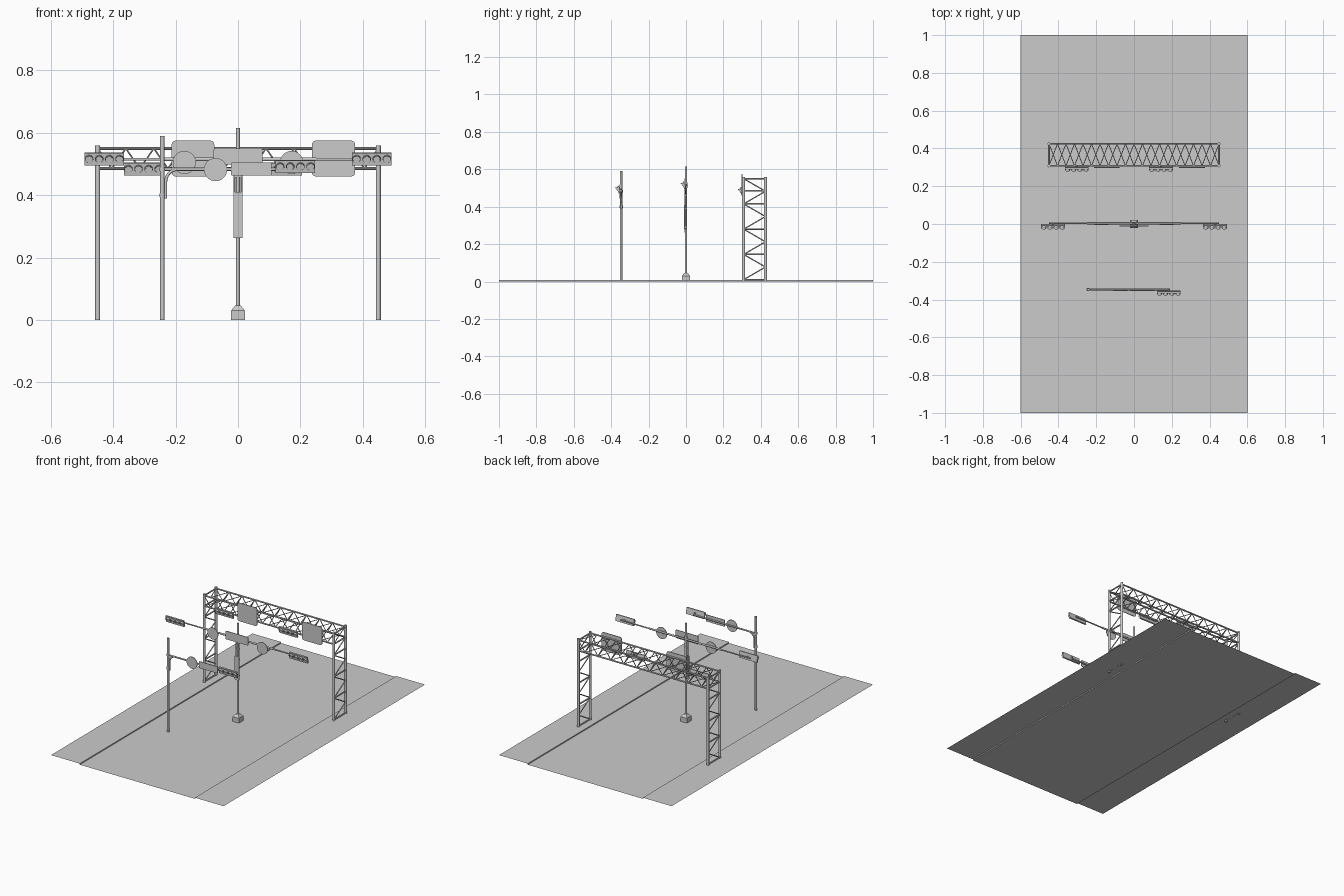
import bpy, bmesh, math
from mathutils import Vector, Matrix

if "Cube" in bpy.data.objects:
    bpy.data.objects.remove(bpy.data.objects["Cube"])


def finish(name, bm, smooth=True):
    bmesh.ops.recalc_face_normals(bm, faces=bm.faces)
    me = bpy.data.meshes.new(name)
    bm.to_mesh(me)
    bm.free()
    ob = bpy.data.objects.new(name, me)
    bpy.context.collection.objects.link(ob)
    if smooth:
        bpy.ops.object.select_all(action='DESELECT')
        ob.select_set(True)
        bpy.context.view_layer.objects.active = ob
        bpy.ops.object.shade_smooth_by_angle(angle=math.radians(40))
    return ob


def rod(bm, a, b, r, n=10):
    a, b = Vector(a), Vector(b)
    d = b - a
    m = Matrix.Translation((a + b) / 2) @ d.to_track_quat('Z', 'Y').to_matrix().to_4x4()
    bmesh.ops.create_cone(bm, cap_ends=True, segments=n, radius1=r, radius2=r,
                          depth=d.length, matrix=m)


def box(bm, c, s):
    bmesh.ops.create_cube(bm, size=1, matrix=Matrix.Translation(c) @ Matrix.Diagonal((*s, 1)))


def sign(name, x0, x1, z0, z1, y, rad=0.01, t=0.004, n=5):
    # rounded plate facing -y
    bm = bmesh.new()
    vs = []
    corners = [(x1 - rad, z1 - rad), (x0 + rad, z1 - rad), (x0 + rad, z0 + rad), (x1 - rad, z0 + rad)]
    for i, (cx, cz) in enumerate(corners):
        for k in range(n):
            a = math.pi / 2 * (i + k / (n - 1))
            vs.append(bm.verts.new((cx + rad * math.cos(a), y, cz + rad * math.sin(a))))
    f = bm.faces.new(vs)
    ext = bmesh.ops.extrude_face_region(bm, geom=[f])['geom']
    bmesh.ops.translate(bm, vec=(0, t, 0), verts=[v for v in ext if isinstance(v, bmesh.types.BMVert)])
    finish(name, bm)


def disc(name, x, y, z, r=0.037):
    bm = bmesh.new()
    rod(bm, (x, y, z), (x, y + 0.004, z), r, 32)
    finish(name, bm)


def signal(name, x, y, z, w=0.126):
    # housing with four hooded lamps, tilted slightly downwards
    bm = bmesh.new()
    box(bm, (0, 0, 0), (w, 0.009, 0.04))
    for i in range(4):
        cx = (i - 1.5) * 0.0325
        rod(bm, (cx, -0.004, 0), (cx, -0.0065, 0), 0.0095, 16)
        n = 20
        rings = []
        for r, yy in ((0.0135, -0.004), (0.0135, -0.018), (0.0115, -0.018), (0.0115, -0.004)):
            ring = []
            for k in range(n):
                a = 2 * math.pi * k / n
                # hood is long above, short below
                y2 = yy if yy > -0.01 else -0.011 - 0.007 * math.sin(a)
                ring.append(bm.verts.new((cx + r * math.cos(a), y2, r * math.sin(a))))
            rings.append(ring)
        for p, q in zip(rings, rings[1:]):
            for k in range(n):
                bm.faces.new((p[k], p[(k + 1) % n], q[(k + 1) % n], q[k]))
    rod(bm, (0, 0, 0), (0, 0.014, 0), 0.004)
    bmesh.ops.transform(bm, verts=bm.verts,
                        matrix=Matrix.Translation((x, y, z)) @ Matrix.Rotation(math.radians(10), 4, 'X'))
    finish(name, bm)


# road sheet with raised pavements
bm = bmesh.new()
H = 0.007
prof = [(-0.6, H), (-0.4, H), (-0.4, 0), (0.4, 0), (0.4, H), (0.6, H)]
rows = [[bm.verts.new((x, y, z)) for x, z in prof] for y in (-1, 1)]
for i in range(5):
    bm.faces.new((rows[0][i], rows[0][i + 1], rows[1][i + 1], rows[1][i]))
ground = finish("road_and_pavements", bm, False)

# gantry legs
Y0, Y1, ZB, ZT = 0.308, 0.425, 0.485, 0.55
levels = [0.01, 0.145, 0.28, 0.415, 0.55]
for side, name in ((-1, "gantry_left_leg"), (1, "gantry_right_leg")):
    bm = bmesh.new()
    x = side * 0.45
    for y in (Y0, Y1):
        rod(bm, (x, y, 0), (x, y, 0.56), 0.008, 12)
    for z in levels + [ZB]:
        rod(bm, (x, Y0, z), (x, Y1, z), 0.0045, 8)
    for i in range(4):
        za, zb = levels[i], levels[i + 1]
        zm = (za + zb) / 2
        rod(bm, (x, Y0, za), (x, Y1, zm), 0.0032, 6)
        rod(bm, (x, Y1, zm), (x, Y0, zb), 0.0032, 6)
    finish(name, bm)

# gantry truss beam
bm = bmesh.new()
for y in (Y0, Y1):
    for z in (ZB, ZT):
        rod(bm, (-0.45, y, z), (0.45, y, z), 0.0048, 8)
N = 20
for i in range(N):
    xa, xb = -0.45 + 0.9 * i / N, -0.45 + 0.9 * (i + 1) / N
    p, q = (0, 1) if i % 2 else (1, 0)
    ys, zs = (Y0, Y1), (ZB, ZT)
    rod(bm, (xa, ys[p], ZT), (xb, ys[q], ZT), 0.0025, 6)
    rod(bm, (xa, ys[q], ZB), (xb, ys[p], ZB), 0.0025, 6)
    for y in ys:
        rod(bm, (xa, y, zs[p]), (xb, y, zs[q]), 0.0025, 6)
finish("gantry_truss_beam", bm)

# gantry signs and signals
sign("gantry_sign_left", -0.213, -0.076, 0.46, 0.575, 0.297, 0.013)
sign("gantry_sign_right", 0.237, 0.376, 0.46, 0.575, 0.297, 0.013)
signal("gantry_signal_left", -0.303, 0.297, 0.484)
signal("gantry_signal_right", 0.143, 0.297, 0.484)

# central pole and base block
bm = bmesh.new()
rod(bm, (0, 0, 0.03), (0, 0, 0.615), 0.006, 12)
finish("central_pole", bm)
bm = bmesh.new()
box(bm, (0, 0, 0.015), (0.044, 0.044, 0.03))
top = max(bm.faces, key=lambda f: f.calc_center_median().z)
ext = bmesh.ops.extrude_face_region(bm, geom=[top])['geom']
bm.faces.remove(top)
for v in ext:
    if isinstance(v, bmesh.types.BMVert):
        v.co = (v.co.x * 0.4, v.co.y * 0.4, 0.046)
finish("central_pole_base", bm, False)

# central arms, thicker towards the pole
bm = bmesh.new()
rod(bm, (-0.25, 0.004, 0.515), (0.25, 0.004, 0.515), 0.0055, 12)
rod(bm, (-0.45, 0.004, 0.515), (0.45, 0.004, 0.515), 0.004, 10)
rod(bm, (0, 0, 0.5), (0, 0, 0.53), 0.009, 12)
finish("central_arms", bm)

# central signs and signals
sign("central_sign", -0.078, 0.078, 0.498, 0.55, -0.012, 0.004)
for s, n in ((-1, "left"), (1, "right")):
    disc("central_round_sign_" + n, s * 0.172, -0.006, 0.505)
    signal("central_signal_" + n, s * 0.429, -0.009, 0.516)
sign("central_hanging_sign", -0.015, 0.015, 0.262, 0.41, -0.011, 0.003)
bm = bmesh.new()
for x in (-0.011, 0.011):
    rod(bm, (x, -0.004, 0.28), (x, -0.004, 0.515), 0.003, 8)
for z in (0.29, 0.39, 0.46):
    box(bm, (0, -0.004, z), (0.026, 0.006, 0.006))
finish("hanging_sign_bracket", bm)

# front pole
YF, XF = -0.347, -0.243
bm = bmesh.new()
rod(bm, (XF, YF, 0), (XF, YF, 0.59), 0.0068, 12)
for z in (0.40, 0.483):
    rod(bm, (XF, YF, z - 0.006), (XF, YF, z + 0.006), 0.009, 12)
    rod(bm, (XF, YF, z), (XF + 0.014, YF, z), 0.004, 8)
finish("front_pole", bm)

# front arm: bent tube rising beside the pole
cu = bpy.data.curves.new("front_arm", 'CURVE')
cu.dimensions = '3D'
cu.bevel_depth = 0.005
cu.bevel_resolution = 2
cu.use_fill_caps = True
pts = [(-0.232, 0.39), (-0.232, 0.443)]
pts += [(-0.192 - 0.04 * math.cos(a), 0.443 + 0.04 * math.sin(a))
        for a in [math.pi / 12 * k for k in range(1, 7)]]
pts.append((0.19, 0.483))
sp = cu.splines.new('POLY')
sp.points.add(len(pts) - 1)
for p, (x, z) in zip(sp.points, pts):
    p.co = (x, YF, z, 1)
arm = bpy.data.objects.new("front_arm", cu)
bpy.context.collection.objects.link(arm)
bm = bmesh.new()
rod(bm, (XF, YF, 0.483), (-0.19, YF, 0.483), 0.005)
finish("front_arm_strut", bm)

# front signs and signal
disc("front_round_sign", -0.072, YF - 0.009, 0.482)
sign("front_sign", -0.022, 0.108, 0.463, 0.505, YF - 0.009, 0.004)
signal("front_signal", 0.184, YF - 0.012, 0.492)
